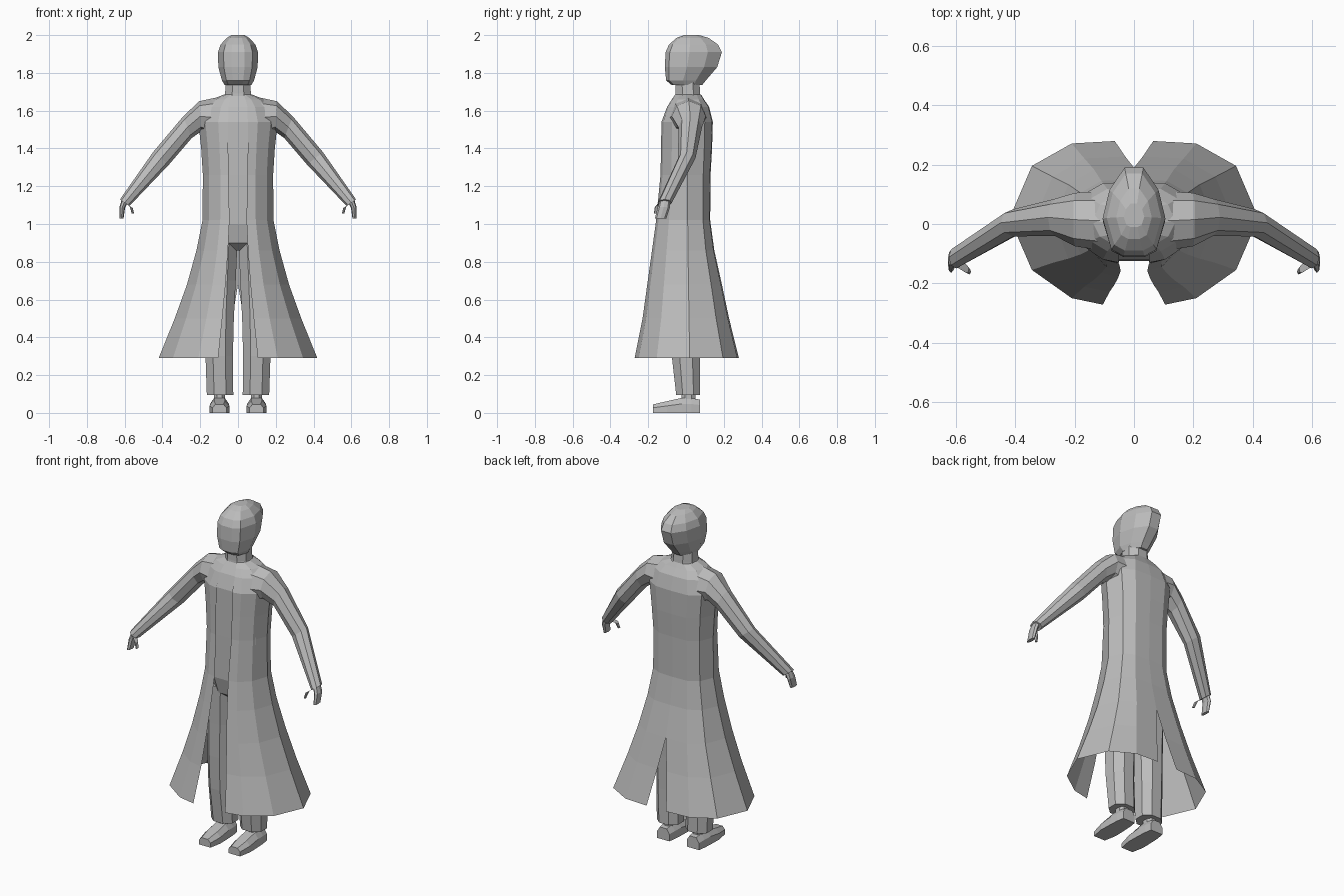
import bpy, bmesh, math
from mathutils import Vector

cloth = bpy.data.materials.new("plain grey")
cloth.diffuse_color = (0.5, 0.5, 0.5, 1)


def loft(name, rings, closed=True, mirror=False):
    """Skin a list of equal rings; closed rings get end caps."""
    bm = bmesh.new()
    vs = [[bm.verts.new(p) for p in r] for r in rings]
    n = len(rings[0])
    for a, b in zip(vs, vs[1:]):
        for i in range(n if closed else n - 1):
            j = (i + 1) % n
            bm.faces.new((a[i], a[j], b[j], b[i]))
    if closed:
        bm.faces.new(vs[0][::-1])
        bm.faces.new(vs[-1])
        bmesh.ops.recalc_face_normals(bm, faces=bm.faces)
    me = bpy.data.meshes.new(name)
    bm.to_mesh(me)
    bm.free()
    me.materials.append(cloth)
    ob = bpy.data.objects.new(name, me)
    bpy.context.collection.objects.link(ob)
    if mirror:
        m = ob.modifiers.new("mirror", 'MIRROR')
        m.use_clip = True
        m.merge_threshold = 0.0005
    return ob


def oval(z, x0, x1, y0, y1, shape):
    """Horizontal ring fitted to a box; shape is the right half, front to back."""
    cx, hx, cy, hy = (x0 + x1) / 2, (x1 - x0) / 2, (y0 + y1) / 2, (y1 - y0) / 2
    pts = shape + [(-x, y) for x, y in reversed(shape)]
    return [(cx + hx * x, cy + hy * y, z) for x, y in pts]


OCT = [(0.45, -1), (1, -0.45), (1, 0.45), (0.45, 1)]
HEAD = [(0.33, -1), (0.72, -0.85), (1, -0.15), (0.78, 0.5), (0.3, 1)]

# Head, long towards the back
loft("head", [oval(z, -w, w, f, b, HEAD) for z, w, f, b in [
    (1.735, 0.07, -0.075, 0.085), (1.76, 0.085, -0.105, 0.105),
    (1.83, 0.104, -0.112, 0.165), (1.91, 0.106, -0.108, 0.19),
    (1.95, 0.092, -0.09, 0.17), (1.985, 0.06, -0.05, 0.12), (2.0, 0.035, -0.01, 0.07)]])
loft("neck", [oval(z, -w, w, f, b, OCT) for z, w, f, b in [
    (1.63, 0.08, -0.06, 0.08), (1.69, 0.068, -0.055, 0.075), (1.77, 0.065, -0.055, 0.07)]])

# Shirt and hips seen through the coat opening
loft("shirt_body", [oval(z, -w, w, f, b, OCT) for z, w, f, b in [
    (0.86, 0.07, -0.05, 0.07), (0.9, 0.13, -0.1, 0.1), (1.0, 0.16, -0.125, 0.11),
    (1.26, 0.16, -0.125, 0.11), (1.54, 0.16, -0.122, 0.12),
    (1.62, 0.13, -0.095, 0.1), (1.68, 0.07, -0.055, 0.075)]])

# Long coat: open in front, with a slit at the lower back
COAT = [(0.5, -0.92), (0.82, -0.57), (1, 0.07), (0.82, 0.7), (0.5, 0.97)]
coat_rows = [  # height, half width, front y, back y, front gap, back gap
    (0.29, 0.42, 0.272, 0.28, 0.105, 0.065), (0.5, 0.335, 0.23, 0.228, 0.083, 0.03),
    (0.68, 0.27, 0.205, 0.19, 0.066, 0), (0.86, 0.22, 0.18, 0.15, 0.053, 0),
    (1.02, 0.188, 0.158, 0.128, 0.045, 0), (1.26, 0.186, 0.135, 0.13, 0.05, 0),
    (1.4, 0.195, 0.132, 0.138, 0.052, 0), (1.54, 0.21, 0.13, 0.142, 0.052, 0),
    (1.62, 0.18, 0.1, 0.122, 0.05, 0), (1.66, 0.14, 0.075, 0.095, 0.04, 0),
    (1.685, 0.075, 0.058, 0.08, 0.03, 0)]
loft("coat", [[(fx, -f, z)] + [(w * x, y * (f if y < 0 else b), z) for x, y in COAT]
              + [(bx, b, z)] for z, w, f, b, fx, bx in coat_rows],
     closed=False, mirror=True)


def limb(name, stations):
    """Mirrored limb; station = top (x, z), bottom (x, z), front y, back y."""
    rings = []
    for (tx, tz), (bx, bz), f, b in stations:
        c = Vector(((tx + bx) / 2, (f + b) / 2, (tz + bz) / 2))
        up = Vector(((tx - bx) / 2, 0, (tz - bz) / 2))
        side = Vector((0, (b - f) / 2, 0))
        rings.append([c + up * math.cos(a) + side * math.sin(a)
                      for a in (i * math.pi / 4 for i in range(8))])
    return loft(name, rings, mirror=True)


# Sleeves, hands and thumbs
limb("sleeve", [
    ((0.09, 1.675), (0.12, 1.45), -0.09, 0.11), ((0.205, 1.65), (0.195, 1.49), -0.075, 0.105),
    ((0.29, 1.57), (0.245, 1.455), -0.04, 0.085), ((0.45, 1.38), (0.365, 1.315), -0.042, 0.05),
    ((0.625, 1.13), (0.575, 1.095), -0.15, -0.075)])
limb("hand", [
    ((0.615, 1.13), (0.585, 1.11), -0.14, -0.085), ((0.628, 1.09), (0.598, 1.085), -0.15, -0.085),
    ((0.628, 1.03), (0.606, 1.028), -0.165, -0.105)])
limb("thumb", [
    ((0.602, 1.115), (0.58, 1.1), -0.15, -0.115), ((0.575, 1.095), (0.557, 1.085), -0.165, -0.14),
    ((0.562, 1.055), (0.55, 1.055), -0.17, -0.152)])

# Trousers
loft("trouser_leg", [oval(z, x0, x1, f, b, OCT) for z, x0, x1, f, b in [
    (0.095, 0.025, 0.165, -0.052, 0.075), (0.3, 0.027, 0.172, -0.075, 0.075),
    (0.5, 0.022, 0.175, -0.085, 0.078), (0.7, 0.012, 0.175, -0.09, 0.085),
    (0.93, 0.002, 0.165, -0.1, 0.1)]], mirror=True)

# Shoes: cross-sections from toe to heel
loft("shoe", [[(0.098 + s * x, y, z) for s, x, z in (
    (-1, w, 0), (1, w, 0), (1, w, h * 0.6), (1, w * 0.55, h), (-1, w * 0.55, h), (-1, w, h * 0.6))]
    for y, w, h in [(-0.175, 0.038, 0.045), (-0.1, 0.052, 0.062),
                    (-0.02, 0.05, 0.08), (0.03, 0.047, 0.078), (0.075, 0.04, 0.07)]],
    mirror=True)
loft("ankle", [oval(z, 0.068, 0.128, -0.025, 0.05, OCT) for z in (0.06, 0.12)], mirror=True)
